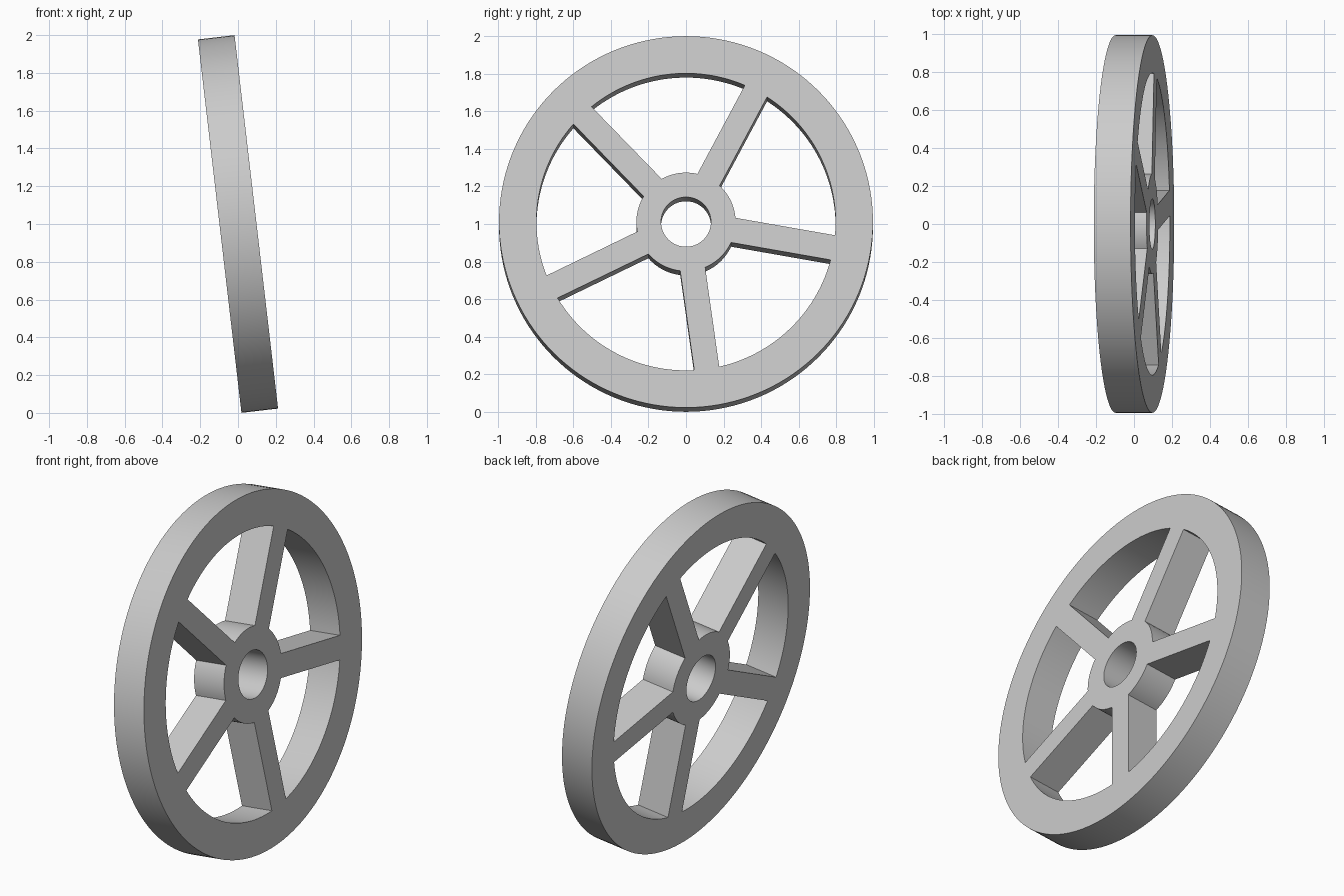
import bpy, bmesh
from math import sin, cos, asin, radians, pi
from mathutils import Matrix

cube = bpy.data.objects.get("Cube")
if cube:
    bpy.data.objects.remove(cube, do_unlink=True)

OUTER, RIM_INNER, HUB, BORE = 0.995, 0.796, 0.264, 0.133
WIDTH = 0.195
SPOKES, FIRST_SPOKE, SPOKE_HALF = 5, radians(62), 0.067
TILT = radians(6.65)


def arc(radius, start, end, steps):
    """Points along an arc, both ends included."""
    angles = [start + (end - start) * i / steps for i in range(steps + 1)]
    return [(radius * cos(a), radius * sin(a)) for a in angles]


def add_loop(curve, points):
    spline = curve.splines.new("POLY")
    spline.points.add(len(points) - 1)
    for p, (x, y) in zip(spline.points, points):
        p.co = (x, y, 0, 1)
    spline.use_cyclic_u = True


# Wheel outline: outer rim, axle bore and the windows between the spokes
profile = bpy.data.curves.new("wheel_profile", "CURVE")
profile.dimensions = "2D"
profile.fill_mode = "BOTH"
profile.extrude = WIDTH / 2
add_loop(profile, arc(OUTER, 0, 2 * pi, 144)[:-1])
add_loop(profile, arc(BORE, 0, 2 * pi, 64)[:-1])

step = 2 * pi / SPOKES
trim_rim, trim_hub = asin(SPOKE_HALF / RIM_INNER), asin(SPOKE_HALF / HUB)
for i in range(SPOKES):
    a, b = FIRST_SPOKE + i * step, FIRST_SPOKE + (i + 1) * step
    add_loop(profile, arc(RIM_INNER, a + trim_rim, b - trim_rim, 28)
             + arc(HUB, b - trim_hub, a + trim_hub, 14))

# Turn the extruded outline into a mesh
source = bpy.data.objects.new("wheel_profile", profile)
bpy.context.collection.objects.link(source)
graph = bpy.context.evaluated_depsgraph_get()
mesh = bpy.data.meshes.new_from_object(source.evaluated_get(graph))
bpy.data.objects.remove(source, do_unlink=True)
mesh.name = "spoked_wheel"

# Stand the wheel up with its axle along x, leaning a little
s, c = sin(TILT), cos(TILT)
stand = Matrix(((0, -s, c, 0), (1, 0, 0, 0), (0, c, s, 1), (0, 0, 0, 1)))
bm = bmesh.new()
bm.from_mesh(mesh)
bmesh.ops.remove_doubles(bm, verts=bm.verts, dist=0.0001)
bm.transform(stand)
bmesh.ops.recalc_face_normals(bm, faces=bm.faces)
bm.to_mesh(mesh)
bm.free()

# Plain grey material
grey = bpy.data.materials.new("light_grey")
grey.use_nodes = True
colour = (0.6, 0.6, 0.6, 1)
grey.diffuse_color = colour
grey.node_tree.nodes["Principled BSDF"].inputs["Base Color"].default_value = colour
mesh.materials.clear()
mesh.materials.append(grey)

wheel = bpy.data.objects.new("spoked_wheel", mesh)
bpy.context.collection.objects.link(wheel)
bpy.ops.object.select_all(action="DESELECT")
wheel.select_set(True)
bpy.context.view_layer.objects.active = wheel
bpy.ops.object.shade_smooth_by_angle(angle=radians(25))
